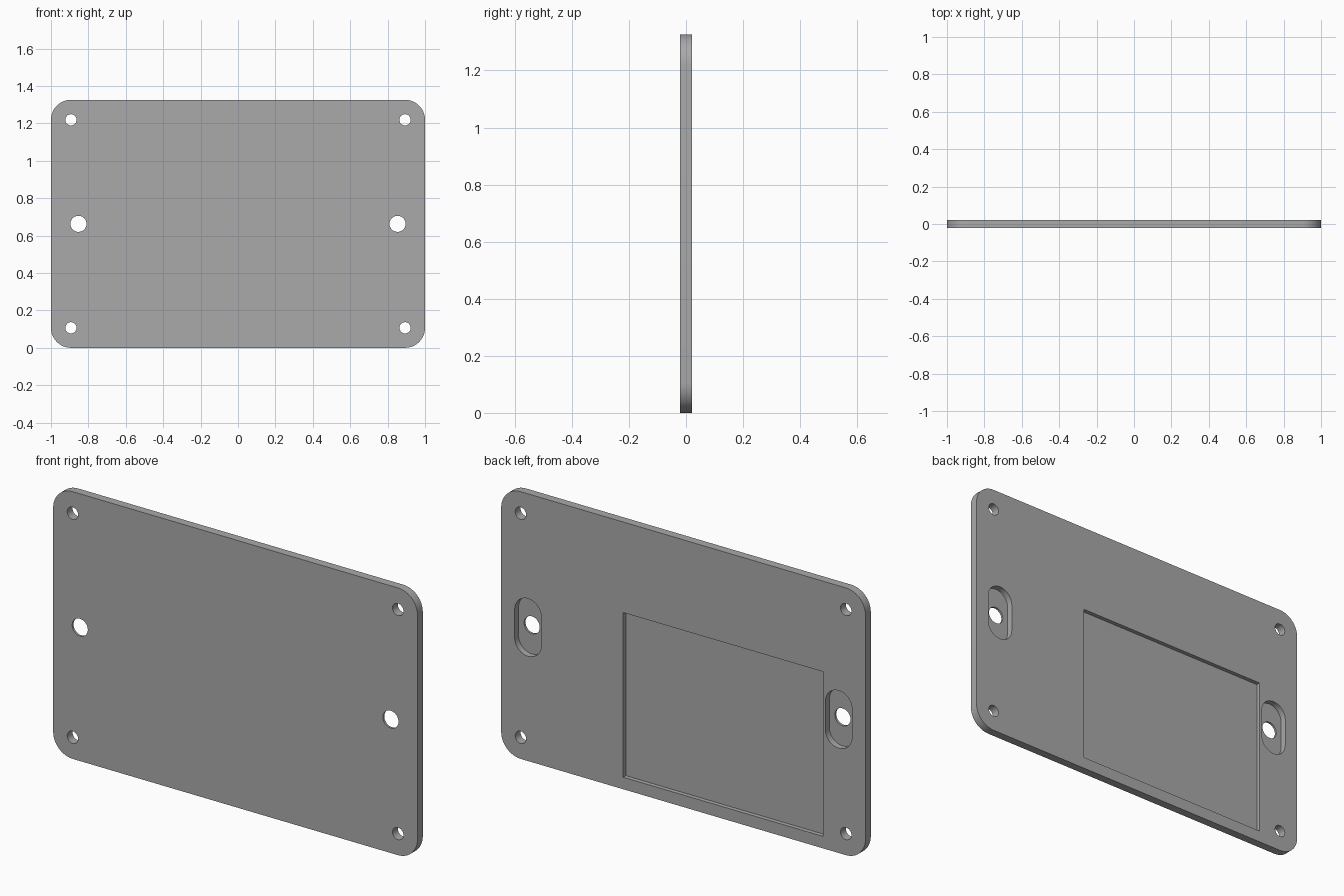
import bpy, bmesh, math
from mathutils import Vector

if "Cube" in bpy.data.objects:
    bpy.data.objects.remove(bpy.data.objects["Cube"])

HEIGHT = 1.326
THICK = 0.042
FRONT, BACK = -THICK / 2, THICK / 2
MID_Z = HEIGHT / 2

grey = bpy.data.materials.new("plain grey")
grey.use_nodes = True
colour = (0.4, 0.4, 0.4, 1)
grey.diffuse_color = colour
grey.node_tree.nodes["Principled BSDF"].inputs["Base Color"].default_value = colour


def slab(name, x, z, w, h, r, y0, y1, steps=12):
    """Rounded rectangle in the XZ plane, extruded from y0 to y1."""
    bm = bmesh.new()
    verts = []
    for corner, (sx, sz) in enumerate([(1, 1), (-1, 1), (-1, -1), (1, -1)]):
        for i in range(steps + 1):
            a = (corner + i / steps) * math.pi / 2
            verts.append(bm.verts.new((x + sx * (w / 2 - r) + r * math.cos(a), y0,
                                       z + sz * (h / 2 - r) + r * math.sin(a))))
    bm.faces.new(verts)
    bmesh.ops.remove_doubles(bm, verts=bm.verts[:], dist=1e-5)
    side = bmesh.ops.extrude_face_region(bm, geom=bm.faces[:])
    moved = [g for g in side["geom"] if isinstance(g, bmesh.types.BMVert)]
    bmesh.ops.translate(bm, verts=moved, vec=Vector((0, y1 - y0, 0)))
    bmesh.ops.recalc_face_normals(bm, faces=bm.faces[:])
    mesh = bpy.data.meshes.new(name)
    bm.to_mesh(mesh)
    bm.free()
    mesh.materials.append(grey)
    obj = bpy.data.objects.new(name, mesh)
    bpy.context.scene.collection.objects.link(obj)
    return obj


def hole(name, x, z, r):
    return slab(name, x, z, 2 * r, 2 * r, r, FRONT - 0.1, BACK + 0.1)


# Plate with rounded corners
plate = slab("cover_plate", 0, MID_Z, 2, HEIGHT, 0.107, FRONT, BACK)

# Rectangular recess in the back
cutters = [slab("recess_cutter", -0.218, 0.468, 1.096, 0.817, 0, BACK - 0.021, BACK + 0.1)]

# Slotted recesses, their through holes, and the corner screw holes
for side in (-1, 1):
    cutters.append(slab("slot_cutter", side * 0.853, MID_Z, 0.146, 0.286, 0.073,
                        BACK - 0.031, BACK + 0.1))
    cutters.append(hole("mount_hole_cutter", side * 0.853, MID_Z, 0.043))
    for end in (-1, 1):
        cutters.append(hole("screw_hole_cutter", side * 0.893, MID_Z + end * 0.556, 0.03))

for cutter in cutters:
    cutter.hide_render = True
    mod = plate.modifiers.new(cutter.name, 'BOOLEAN')
    mod.operation = 'DIFFERENCE'
    mod.solver = 'EXACT'
    mod.object = cutter

# Bake the cuts and drop the cutters
bpy.context.view_layer.update()
graph = bpy.context.evaluated_depsgraph_get()
cut_mesh = bpy.data.meshes.new_from_object(plate.evaluated_get(graph))
plate.modifiers.clear()
plate.data = cut_mesh
cut_mesh.materials.clear()
cut_mesh.materials.append(grey)
for cutter in cutters:
    bpy.data.objects.remove(cutter)

bpy.ops.object.select_all(action='DESELECT')
plate.select_set(True)
bpy.context.view_layer.objects.active = plate
bpy.ops.object.shade_smooth_by_angle(angle=math.radians(30))
